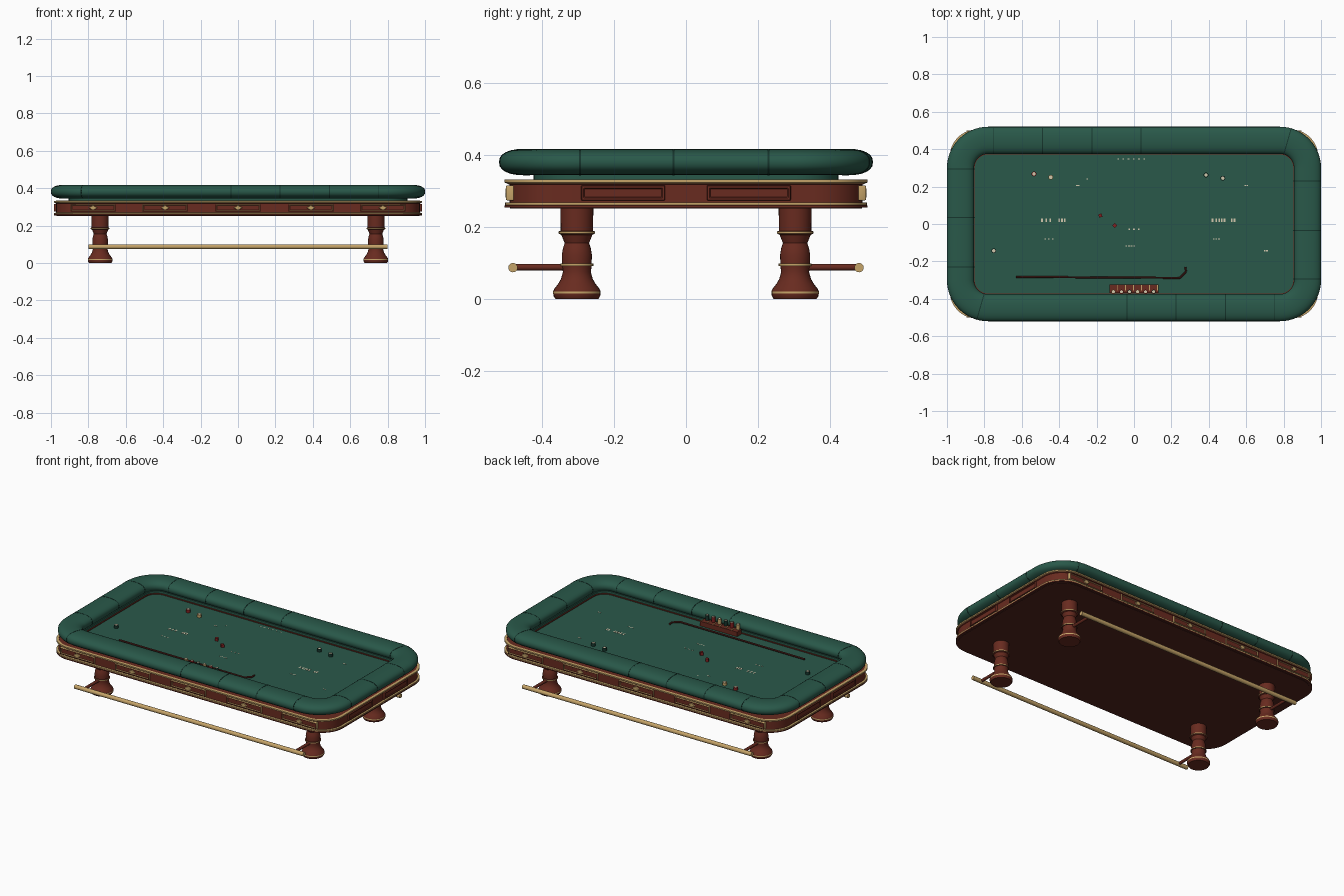
import bpy, bmesh, math
from mathutils import Matrix, Vector

if "Cube" in bpy.data.objects:
    bpy.data.objects.remove(bpy.data.objects["Cube"])


def mat(name, r, g, b):
    m = bpy.data.materials.new(name)
    m.diffuse_color = (r, g, b, 1)
    m.use_nodes = True
    m.node_tree.nodes["Principled BSDF"].inputs["Base Color"].default_value = m.diffuse_color
    return m


GREEN = mat("rail green", 0.022, 0.098, 0.067)
FELT = mat("felt green", 0.023, 0.098, 0.068)
DARKGREEN = mat("seam dark green", 0.008, 0.036, 0.026)
WOOD = mat("red wood", 0.140, 0.024, 0.014)
MAROON = mat("dark maroon", 0.085, 0.018, 0.013)
GOLD = mat("brass", 0.56, 0.37, 0.14)
CREAM = mat("cream", 0.65, 0.58, 0.42)
RED = mat("dice red", 0.22, 0.015, 0.015)


def ring(hx, hy, r, z, n=10):
    """Points of a rounded rectangle; hx = hy = r gives a circle."""
    pts = []
    for k, (sx, sy) in enumerate([(1, 1), (-1, 1), (-1, -1), (1, -1)]):
        for i in range(n + 1):
            a = math.pi / 2 * (k + i / n)
            pts.append((sx * (hx - r) + r * math.cos(a), sy * (hy - r) + r * math.sin(a), z))
    return pts


def finish(name, bm, mats):
    bmesh.ops.remove_doubles(bm, verts=bm.verts, dist=1e-5)
    bmesh.ops.recalc_face_normals(bm, faces=bm.faces)
    me = bpy.data.meshes.new(name)
    bm.to_mesh(me)
    bm.free()
    for m in mats:
        me.materials.append(m)
    me.polygons.foreach_set("use_smooth", [True] * len(me.polygons))
    me.set_sharp_from_angle(angle=math.radians(35))
    ob = bpy.data.objects.new(name, me)
    bpy.context.collection.objects.link(ob)
    return ob


def loft(name, loops, mats, seg=None, closed=False, mtx=None, n=10):
    """Skin a stack of (hx, hy, r, z) loops; seg gives a material per band."""
    bm = bmesh.new()
    rows = [[bm.verts.new(p) for p in ring(*l, n=n)] for l in loops]
    c = len(rows[0])
    for j in range(len(rows) if closed else len(rows) - 1):
        a, b = rows[j], rows[(j + 1) % len(rows)]
        for i in range(c):
            f = bm.faces.new((a[i], a[(i + 1) % c], b[(i + 1) % c], b[i]))
            f.material_index = seg[j] if seg else 0
    if not closed:
        for row, k in ((rows[0], 0), (rows[-1], -1)):
            bm.faces.new(row).material_index = seg[k] if seg else 0
    if mtx:
        bm.transform(mtx)
    return finish(name, bm, mats)


def inset(d, z, r=0.22):
    return (1 - d, 0.52 - d, max(r - d, 0.01), z)


def rod(name, p, q, r, m, sides=20):
    p, q = Vector(p), Vector(q)
    bm = bmesh.new()
    bmesh.ops.create_cone(bm, cap_ends=True, segments=sides, radius1=r, radius2=r, depth=(q - p).length)
    rot = (q - p).to_track_quat('Z', 'Y').to_matrix().to_4x4()
    bm.transform(Matrix.Translation((p + q) / 2) @ rot)
    return finish(name, bm, [m])


def box(name, c, s, m, angle=0):
    bm = bmesh.new()
    bmesh.ops.create_cube(bm, size=1)
    bm.transform(Matrix.Translation(c) @ Matrix.Rotation(angle, 4, 'Z') @ Matrix.Diagonal((*s, 1)))
    return finish(name, bm, [m])


# Padded rail: rounded section swept round the table
def section(grow=0.0, n=24):
    def p(v):
        return math.copysign(abs(v) ** 0.85, v)
    return [((0.0725 + grow) * p(math.cos(2 * math.pi * i / n)),
             0.381 + (0.036 + grow) * p(math.sin(2 * math.pi * i / n))) for i in range(n)]


loft("padded_rail", [inset(0.0725 - u, z) for u, z in section()], [GREEN], closed=True, n=14)


# Upholstery seams across the rail
def seam(x, y, angle):
    bm = bmesh.new()
    a = [[bm.verts.new((u, t, z)) for u, z in section(0.0010)] for t in (-0.0025, 0.0025)]
    c = len(a[0])
    for i in range(c):
        bm.faces.new((a[0][i], a[0][(i + 1) % c], a[1][(i + 1) % c], a[1][i]))
    bm.faces.new(a[0])
    bm.faces.new(a[1])
    bm.transform(Matrix.Translation((x, y, 0)) @ Matrix.Rotation(angle, 4, 'Z'))
    finish("rail_seam", bm, [DARKGREEN])


for s in (1, -1):
    for x in (-0.75, -0.49, -0.225, 0.038):
        seam(s * x, s * 0.4475, s * math.pi / 2)
    for y in (0.23, -0.035, -0.295):
        seam(s * 0.9275, s * y, 0 if s > 0 else math.pi)
    t = math.radians(74)
    seam(s * (0.78 + 0.1475 * math.cos(t)), s * (0.30 + 0.1475 * math.sin(t)), t if s > 0 else t + math.pi)

# Neck under the rail, felt bed and thin inner trim
loft("rail_neck", [inset(0.095, 0.325), inset(0.095, 0.360), inset(0.142, 0.360), inset(0.142, 0.325)],
     [GREEN], closed=True)
loft("felt_bed", [inset(0.12, 0.328), inset(0.12, 0.342)], [FELT])
loft("inner_trim", [inset(0.138, 0.341), inset(0.138, 0.347), inset(0.148, 0.347), inset(0.148, 0.341)],
     [WOOD], closed=True)

# Apron with brass bands, wooden deck and dark underside
AR = 0.160
loft("apron", [inset(d, z, AR) for d, z in [
    (0.03, 0.254), (0.015, 0.254), (0.015, 0.260), (0.016, 0.261), (0.016, 0.268), (0.028, 0.269),
    (0.028, 0.318), (0.020, 0.322), (0.015, 0.324), (0.015, 0.332), (0.03, 0.333), (0.031, 0.331), (0.06, 0.331)]],
    [WOOD, GOLD, MAROON], seg=[2, 0, 0, 1, 1, 0, 0, 1, 1, 1, 0, 0])
loft("underside", [inset(0.03, 0.252, AR), inset(0.03, 0.256, AR)], [MAROON])


# Raised panels on the apron; "line" colours the border edges
def panel(x, y, angle, w, line, h=0.021):
    face = Matrix.Translation((x, y, 0.295)) @ Matrix.Rotation(angle, 4, 'Z') @ Matrix.Rotation(math.pi / 2, 4, 'X')
    loft("apron_panel", [(w, h, 0.003, -0.008), (w, h, 0.003, 0.010), (w - 0.002, h - 0.002, 0.002, 0.013),
                         (w - 0.007, h - 0.007, 0.002, 0.013), (w - 0.010, h - 0.010, 0.002, 0.008)],
         [WOOD, line], seg=[1, 1, 0, 1, 0], mtx=face, n=3)
    # Plain wood field inside the border
    loft("panel_field", [(w - 0.0095, h - 0.0095, 0.002, 0.005), (w - 0.0095, h - 0.0095, 0.002, 0.0085)],
         [WOOD], mtx=face, n=3)
    return face


for s in (1, -1):
    ang = 0 if s > 0 else math.pi
    for x in (-0.775, -0.39, 0, 0.39, 0.775):
        f = panel(x, -s * 0.488, ang, 0.121, GOLD)
        # Brass diamond
        bm = bmesh.new()
        bmesh.ops.create_cone(bm, cap_ends=True, segments=4, radius1=1, radius2=0.85, depth=1)
        bm.transform(f @ Matrix.Translation((0, 0, 0.011)) @ Matrix.Diagonal((0.024, 0.014, 0.007, 1)))
        finish("panel_diamond", bm, [GOLD])
    for y in (-0.175, 0.175):
        panel(s * 0.970, y, s * math.pi / 2, 0.117, WOOD)

# Turned legs: (radius, height, material of the band above)
LEG = [(0.060, 0, 0), (0.065, 0.008, 0), (0.066, 0.015, 1), (0.066, 0.021, 0), (0.063, 0.028, 0), (0.052, 0.042, 0),
       (0.044, 0.056, 0), (0.039, 0.075, 0), (0.041, 0.091, 0), (0.046, 0.092, 1), (0.046, 0.098, 0),
       (0.041, 0.099, 0), (0.042, 0.122, 0), (0.039, 0.140, 0), (0.034, 0.155, 0), (0.043, 0.178, 0),
       (0.051, 0.182, 1), (0.051, 0.188, 0), (0.045, 0.189, 0), (0.046, 0.256, 0)]
for sy in (1, -1):
    for sx in (1, -1):
        loft("leg", [(r, r, r, z) for r, z, _ in LEG], [WOOD, GOLD], seg=[m for *_, m in LEG],
             mtx=Matrix.Translation((sx * 0.737, sy * 0.304, 0)), n=7)
        rod("foot_rail_bracket", (sx * 0.737, sy * 0.33, 0.088), (sx * 0.737, sy * 0.478, 0.088), 0.009, WOOD)
    rod("foot_rail", (-0.8, sy * 0.482, 0.087), (0.8, sy * 0.482, 0.087), 0.013, GOLD)

# Chip stacks, dice and stick on the felt
Z = 0.342
for x, y, m in [(-0.535, 0.268, RED), (-0.445, 0.25, GOLD), (-0.75, -0.143, DARKGREEN),
                (0.385, 0.262, DARKGREEN), (0.475, 0.245, DARKGREEN)]:
    rod("chip_stack", (x, y, Z), (x, y, Z + 0.018), 0.013, m)
    rod("chip_top", (x, y, Z + 0.017), (x, y, Z + 0.0195), 0.009, CREAM)
for x, y, a in [(-0.18, 0.045, 0.3), (-0.103, -0.008, 0.8)]:
    box("die", (x, y, Z + 0.009), (0.018, 0.018, 0.018), RED, a)
stick = [(-0.63, -0.283), (0.245, -0.288), (0.278, -0.255), (0.275, -0.23)]
for (x1, y1), (x2, y2) in zip(stick, stick[1:]):
    rod("stick", (x1, y1, 0.350), (x2, y2, 0.350), 0.0055, MAROON, 10)

# Chip rack against the near rail
box("chip_rack", (0, -0.347, 0.356), (0.26, 0.046, 0.030), WOOD)
for i in range(6):
    x = -0.11 + i * 0.043
    rod("rack_chips", (x, -0.362, 0.365), (x, -0.362, 0.402), 0.011, [GOLD, RED, DARKGREEN][i % 3])
    rod("rack_chip_top", (x, -0.362, 0.401), (x, -0.362, 0.404), 0.008, CREAM)
    box("rack_divider", (x + 0.021, -0.34, 0.372), (0.004, 0.03, 0.004), GOLD)

# Small layout marks on the felt: (centre, count, spacing)
for x, y, k, d in [(-0.47, 0.02, 3, 0.022), (-0.385, 0.02, 3, 0.014), (0.43, 0.02, 2, 0.02), (0.47, 0.02, 3, 0.014),
                   (0.53, 0.02, 2, 0.014), (-0.3, 0.205, 2, 0.01), (0.6, 0.205, 2, 0.01), (-0.015, 0.347, 6, 0.028),
                   (0, -0.028, 3, 0.025), (-0.02, -0.118, 4, 0.014), (-0.455, -0.08, 3, 0.02),
                   (0.44, -0.08, 3, 0.014), (0.705, -0.143, 2, 0.012), (-0.25, 0.24, 1, 0)]:
    big = 0.02 if y == 0.02 else 0.006
    for i in range(k):
        box("layout_mark", (x + (i - (k - 1) / 2) * d, y, Z + 0.0003), (0.009, big, 0.0012), CREAM)
